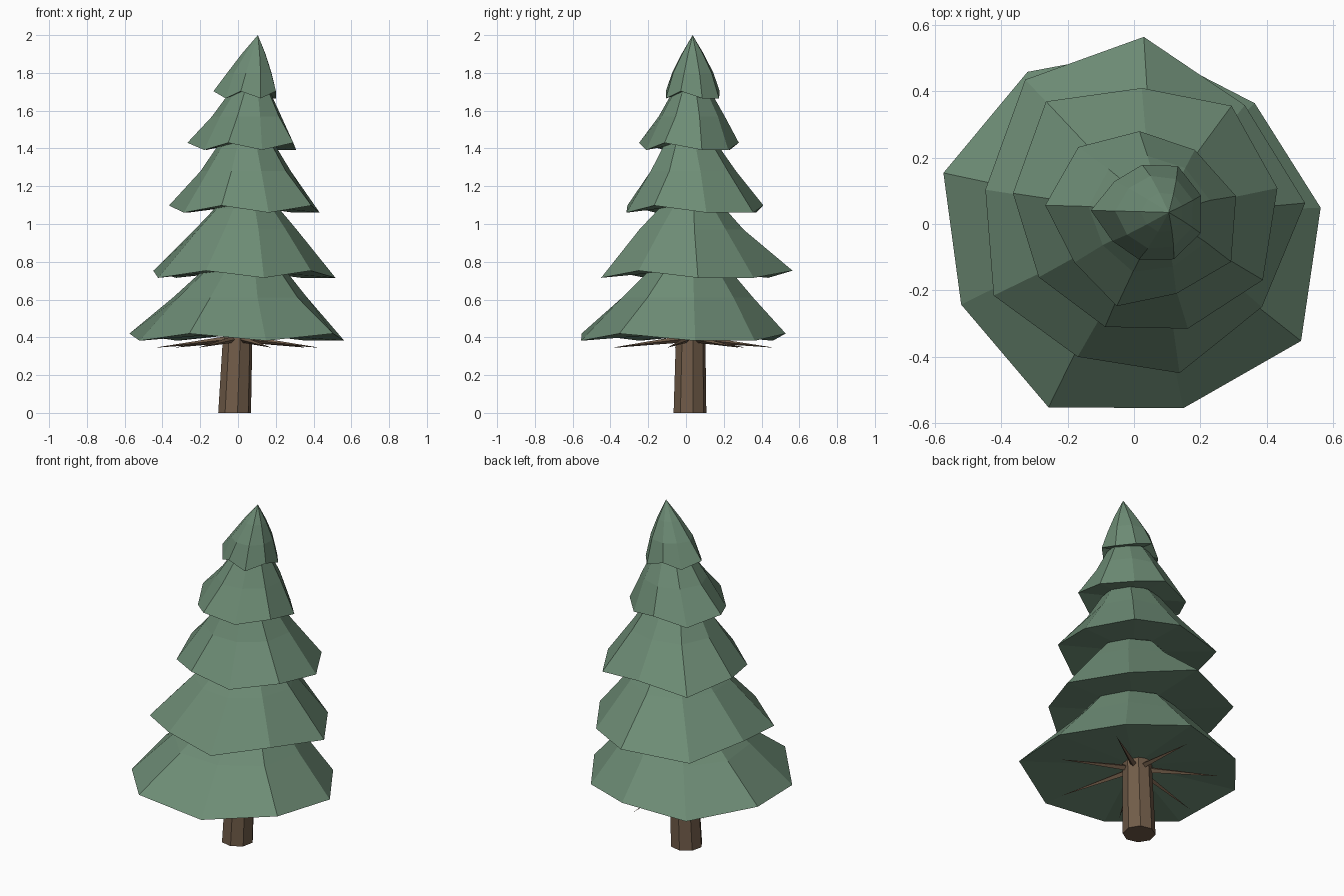
import bpy
import bmesh
from math import cos, sin, radians
from mathutils import Vector

SIDES = 9
LOW = (0, 1, 0, 1, 0, 1, 0, 1, 1)  # which rim corners droop

cube = bpy.data.objects.get("Cube")
if cube:
    bpy.data.objects.remove(cube, do_unlink=True)


def make_material(name, color):
    mat = bpy.data.materials.new(name)
    mat.use_nodes = True
    mat.diffuse_color = color
    mat.node_tree.nodes["Principled BSDF"].inputs["Base Color"].default_value = color
    return mat


green = make_material("needle green", (0.155, 0.265, 0.18, 1))
brown = make_material("bark brown", (0.165, 0.107, 0.066, 1))


def ring(bm, center, radii, start, drops=None):
    """Add a ring of vertices around a center, one per radius."""
    verts = []
    for i, r in enumerate(radii):
        a = radians(start + 360 * i / len(radii))
        drop = drops[i] if drops else 0
        verts.append(bm.verts.new(Vector(center) + Vector((r * cos(a), r * sin(a), -drop))))
    return verts


def bridge(bm, lower, upper):
    n = len(lower)
    for i in range(n):
        j = (i + 1) % n
        bm.faces.new((lower[i], lower[j], upper[j], upper[i]))


def fan(bm, loop, point):
    tip = bm.verts.new(point)
    for i in range(len(loop)):
        bm.faces.new((loop[i], loop[(i + 1) % len(loop)], tip))


def finish(bm, name, mat):
    bmesh.ops.recalc_face_normals(bm, faces=bm.faces)
    mesh = bpy.data.meshes.new(name)
    bm.to_mesh(mesh)
    bm.free()
    mesh.materials.append(mat)
    obj = bpy.data.objects.new(name, mesh)
    bpy.context.collection.objects.link(obj)
    return obj


def foliage_tier(name, rim_center, start, radii, mid, top, tip):
    """Uneven skirt: drooping rim, middle ring, upper ring and a hidden or visible tip."""
    bm = bmesh.new()
    mean = sum(radii) / SIDES
    rim = ring(bm, rim_center, radii, start, [0.038 * d for d in LOW])
    loops = [rim]
    for center, radius in (mid, top):
        # upper rings keep a softened echo of the rim's unevenness
        soft = [radius * (0.5 + 0.5 * r / mean) for r in radii]
        loops.append(ring(bm, center, soft, start))
    for lower, upper in zip(loops, loops[1:]):
        bridge(bm, lower, upper)
    fan(bm, loops[-1], tip)
    fan(bm, rim, Vector(rim_center) + Vector((0, 0, 0.005)))
    return finish(bm, name, green)


# Foliage, from the ground up
foliage_tier("foliage_bottom", (0, 0, 0.42), 85,
             (.53, .56, .595, .575, .61, .575, .615, .565, .515),
             ((0.01, 0.01, 0.61), 0.36), ((0.03, 0.02, 0.74), 0.235), (0.03, 0.02, 0.85))
foliage_tier("foliage_lower", (0, 0, 0.753), 87,
             (.565, .545, .46, .475, .435, .47, .46, .52, .49),
             ((0.03, 0.01, 0.97), 0.275), ((0.04, 0.02, 1.08), 0.175), (0.04, 0.02, 1.2))
foliage_tier("foliage_middle", (0.03, 0.03, 1.098), 91,
             (.38, .45, .4, .37, .36, .37, .41, .41, .42),
             ((0.04, 0.03, 1.28), 0.24), ((0.045, 0.02, 1.42), 0.15), (0.05, 0.02, 1.5))
foliage_tier("foliage_upper", (0.03, 0.02, 1.43), 93,
             (.26, .29, .3, .25, .28, .25, .295, .285, .255),
             ((0.05, 0.03, 1.57), 0.18), ((0.065, 0.03, 1.69), 0.11), (0.07, 0.03, 1.76))
foliage_tier("foliage_top", (0.045, 0.035, 1.703), 98,
             (.145, .14, .175, .14, .145, .16, .168, .165, .165),
             ((0.065, 0.035, 1.8), 0.115), ((0.085, 0.035, 1.9), 0.062), (0.105, 0.035, 2))

# Leaning eight-sided trunk
bm = bmesh.new()
base = ring(bm, (-0.018, 0.021, 0), [0.088] * 8, 10)
head = ring(bm, (0, 0.025, 0.45), [0.078] * 8, 10)
bridge(bm, base, head)
bm.faces.new(base)
bm.faces.new(head)
finish(bm, "trunk", brown)

# Bare drooping branches spreading under the bottom tier
for k in range(7):
    angle = radians(139 + 360 * k / 7)
    out = Vector((cos(angle), sin(angle), 0))
    side = Vector((-sin(angle), cos(angle), 0))
    up = Vector((0, 0, 1))
    root = Vector((0, 0.02, 0.39)) + out * 0.05
    bm = bmesh.new()
    loop = [bm.verts.new(root + d * 0.018) for d in (side, up, -side, -up)]
    bm.faces.new(loop)
    fan(bm, loop, Vector((0, 0.02, 0.345)) + out * 0.45)
    finish(bm, "branch_%d" % (k + 1), brown)
